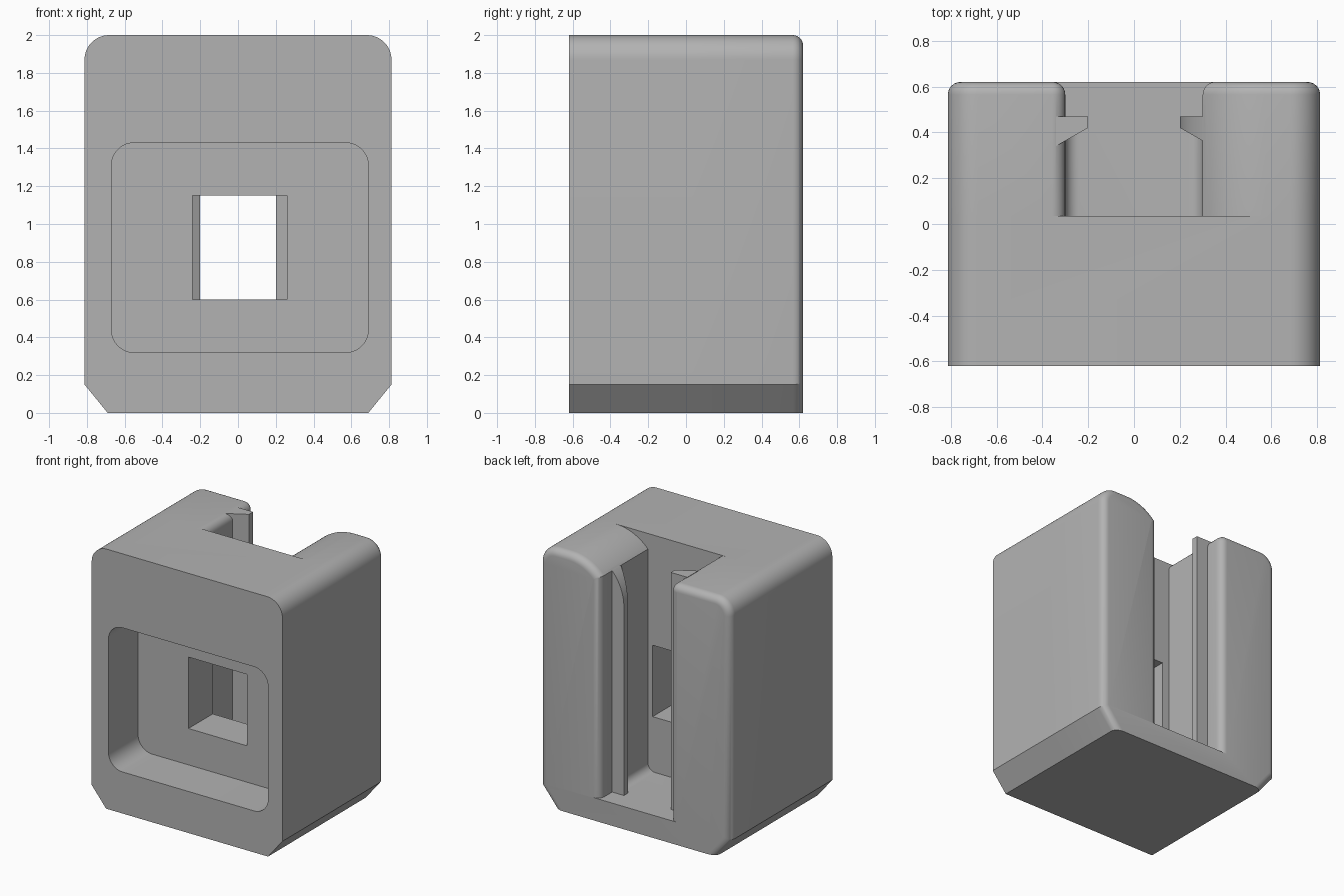
import bpy, bmesh
from math import cos, sin, radians, acos, degrees
from mathutils import Vector

cube = bpy.data.objects.get("Cube")
if cube:
    bpy.data.objects.remove(cube)

grey = bpy.data.materials.new("plain grey")
grey.use_nodes = True
grey.diffuse_color = (0.45, 0.45, 0.45, 1)
grey.node_tree.nodes["Principled BSDF"].inputs["Base Color"].default_value = grey.diffuse_color

FRONT, BACK, WALL, W, H = -0.62, 0.62, 0.035, 0.8125, 2.0
SLOT, FLOOR, EDGE = 0.3, 0.175, 0.055


def arc(cx, cy, r, a0, a1, n=12):
    angles = [radians(a0 + (a1 - a0) * i / n) for i in range(n + 1)]
    return [(cx + r * cos(a), cy + r * sin(a)) for a in angles]


def loft(name, rings):
    """Skin a stack of matching rings and cap both ends."""
    bm = bmesh.new()
    loops = [[bm.verts.new(p) for p in ring] for ring in rings]
    n = len(loops[0])
    for a, b in zip(loops, loops[1:]):
        for i in range(n):
            j = (i + 1) % n
            bm.faces.new((a[i], a[j], b[j], b[i]))
    bm.faces.new(loops[0])
    bm.faces.new(loops[-1])
    bmesh.ops.recalc_face_normals(bm, faces=bm.faces)
    mesh = bpy.data.meshes.new(name)
    bm.to_mesh(mesh)
    bm.free()
    mesh.materials.append(grey)
    obj = bpy.data.objects.new(name, mesh)
    bpy.context.scene.collection.objects.link(obj)
    return obj


def along_y(name, pts, y0, y1):
    return loft(name, [[(x, y, z) for x, z in pts] for y in (y0, y1)])


def along_z(name, pts, z0, z1):
    return loft(name, [[(x, y, z) for x, y in pts] for z in (z0, z1)])


def rect(x0, x1, z0, z1):
    return [(x0, z0), (x1, z0), (x1, z1), (x0, z1)]


def combine(obj, other, operation):
    bpy.context.view_layer.objects.active = obj
    mod = obj.modifiers.new("join", 'BOOLEAN')
    mod.operation, mod.object, mod.solver = operation, other, 'EXACT'
    bpy.ops.object.modifier_apply(modifier=mod.name)
    bpy.data.objects.remove(other)


def inset(pts, d):
    """Move each edge inward by d, leaving the base and slot floor in place."""
    lines = []
    for i, p in enumerate(pts):
        p, q = Vector(p), Vector(pts[(i + 1) % len(pts)])
        t = (q - p).normalized()
        level = abs(t.y) < 1e-5 and p.y < 1
        lines.append((p + Vector((-t.y, t.x)) * (0 if level else d), t))
    out = []
    for (p, s), (q, t) in zip(lines[-1:] + lines[:-1], lines):
        cross = s.x * t.y - s.y * t.x
        if abs(cross) < 1e-5:
            out.append(tuple(q))
        else:
            g = q - p
            out.append(tuple(p + s * ((g.x * t.y - g.y * t.x) / cross)))
    return out


# Outlines: chamfered base, rounded top, slot mouth with unequal rounding
base = [(-W, 0.15), (-0.69, 0), (0.69, 0), (W, 0.15)]
top_right = arc(W - 0.13, H - 0.13, 0.13, 0, 90)
top_left = arc(0.13 - W, H - 0.13, 0.13, 90, 180)
big, big_x = 0.375, 0.575
mouth_angle = degrees(acos((SLOT - big_x) / big))
mouth_right = arc(big_x, H - big, big, 90, mouth_angle, 16)
mouth_left = arc(-SLOT - 0.058, H - 0.058, 0.058, 0, 90, 6)

# Front block
body = along_y("housing", base + top_right + top_left, FRONT, WALL)

# Rear pillars around the slot, with rounded back edges
pillars = (base + top_right + mouth_right + [(SLOT, FLOOR), (-SLOT, FLOOR)]
           + mouth_left + top_left)
rings = [[(x, WALL, z) for x, z in pillars]]
for k in range(7):
    a = radians(15 * k)
    y = BACK - EDGE + EDGE * sin(a)
    rings.append([(x, y, z) for x, z in inset(pillars, EDGE * (1 - cos(a)))])
combine(body, loft("rear_pillars", rings), 'UNION')

# Retaining ridges inside the slot
for side, root in ((-1, 0.34), (1, 0.31)):
    slant = 0.42 - (root - 0.2) * 0.57
    pts = [(side * x, y) for x, y in
           ((root, 0.47), (0.2, 0.47), (0.2, 0.42), (root, slant))]
    ridge = along_z("ridge", pts, FLOOR - 0.05, H)
    if side > 0:
        limit = arc(big_x, H - big, big, 90, 180, 32) + [(0.2, 0), (big_x, 0)]
        combine(ridge, along_y("ridge_limit", limit, 0, 0.6), 'INTERSECT')
    combine(body, ridge, 'UNION')

# Concave fillets along the slot floor
for side in (-1, 1):
    r = 0.06
    curve = arc(SLOT - r, FLOOR + r, r, 270, 360, 8)
    pts = curve + [(SLOT + 0.01, FLOOR + r), (SLOT + 0.01, FLOOR - 0.01),
                   (SLOT - r, FLOOR - 0.01)]
    strip = along_y("floor_fillet", [(side * x, z) for x, z in pts], WALL - 0.02, 0.41)
    combine(body, strip, 'UNION')

# Front recess with rounded corners
r, x0, x1, z0, z1 = 0.12, -0.67, 0.69, 0.32, 1.43
pocket = (arc(x1 - r, z1 - r, r, 0, 90) + arc(x0 + r, z1 - r, r, 90, 180)
          + arc(x0 + r, z0 + r, r, 180, 270) + arc(x1 - r, z0 + r, r, 270, 360))
combine(body, along_y("recess_cutter", pocket, FRONT - 0.1, -0.26), 'DIFFERENCE')

# Window through to the slot
combine(body, along_y("window_cutter", rect(-0.24, 0.26, 0.6, 1.15), -0.4, 0.1), 'DIFFERENCE')

# Smooth rounded edges, keep corners sharp
bpy.ops.object.select_all(action='DESELECT')
body.select_set(True)
bpy.context.view_layer.objects.active = body
bpy.ops.object.shade_smooth_by_angle(angle=radians(25))
